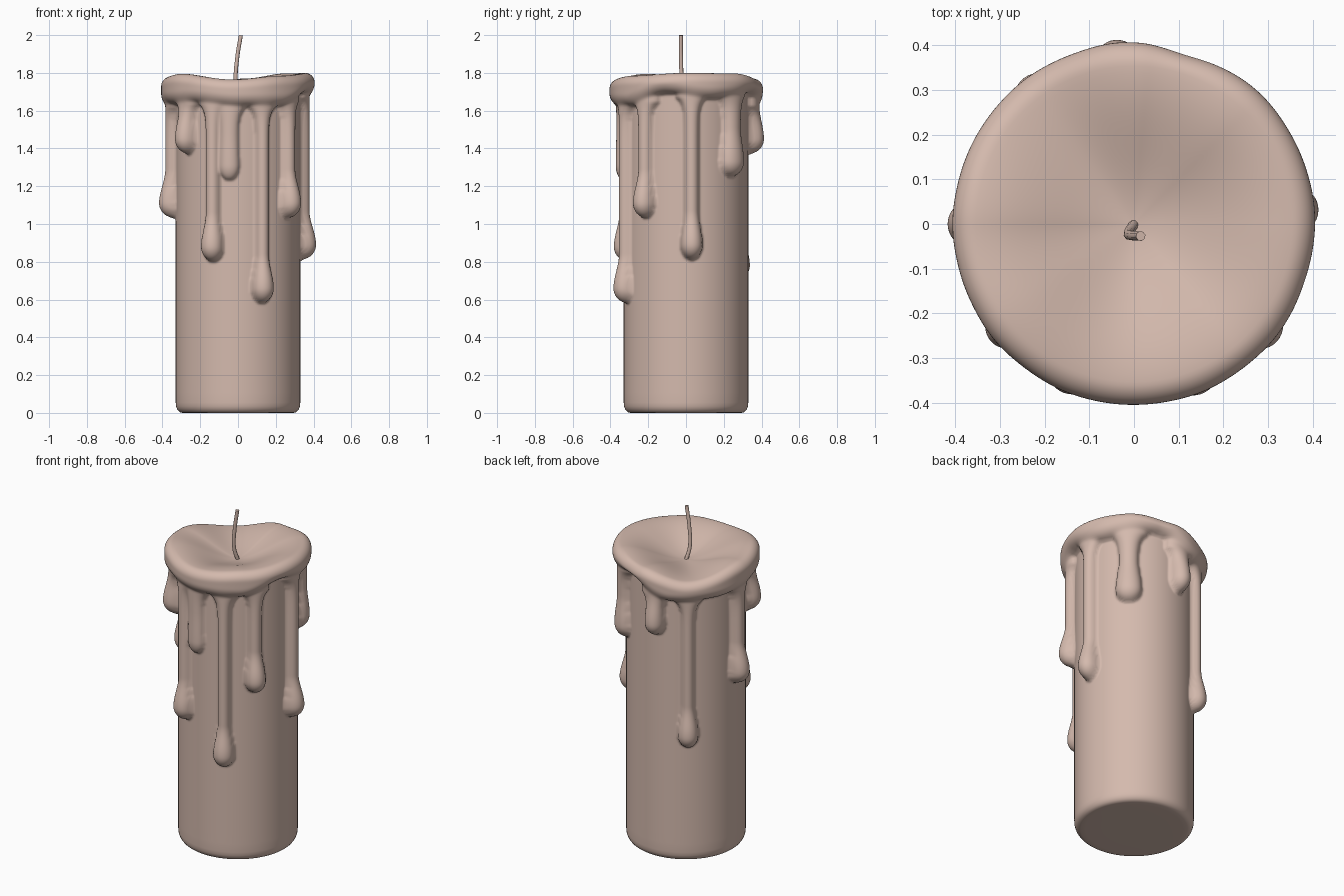
import bpy, bmesh, math

cube = bpy.data.objects.get("Cube")
if cube:
    bpy.data.objects.remove(cube)

SIDES = 256
RADIUS = 0.33
BOWL_Z = 1.69
LIP = 0.05

# Rim height and lower edge of the overflow, by angle in degrees
RIM = [(0, 1.80), (45, 1.797), (85, 1.77), (126, 1.72),
       (180, 1.78), (215, 1.795), (265, 1.765), (310, 1.785)]
EDGE = [(20, 1.66), (70, 1.69), (112, 1.59), (150, 1.60), (200, 1.63),
        (233, 1.64), (270, 1.62), (306, 1.62), (343, 1.69)]

# Drips: angle, bottom z, stem half width, bulb half width, stem depth, bulb depth
DRIPS = [(5, 0.81, .042, .062, .050, .085),
         (45, 1.25, .060, .080, .055, .070),
         (96, 1.37, .048, .060, .060, .085),
         (127, 0.70, .040, .062, .050, .080),
         (180, 1.03, .045, .062, .055, .088),
         (219, 1.37, .045, .060, .055, .085),
         (247, 0.80, .042, .065, .050, .080),
         (262, 1.23, .055, .060, .042, .045),
         (292, 0.58, .040, .064, .050, .080),
         (321, 1.03, .042, .062, .050, .085)]


def ease(t):
    t = min(max(t, 0), 1)
    return t * t * (3 - 2 * t)


def dome(t):
    """Quarter-circle rise from 0 to 1."""
    t = min(max(t, 0), 1)
    return math.sqrt(1 - (1 - t) ** 2)


def around(keys, deg):
    """Eased value between cyclic (angle, value) keys."""
    for i, (a, va) in enumerate(keys):
        b, vb = keys[(i + 1) % len(keys)]
        span = (b - a) % 360
        off = (deg - a) % 360
        if off < span:
            return va + (vb - va) * ease(off / span)
    return keys[0][1]


def drip_depth(drip, deg, z):
    angle, bottom, stem, bulb, stem_d, bulb_d = drip
    u = z - bottom
    if u <= 0:
        return 0
    s = math.radians((deg - angle + 180) % 360 - 180) * 0.36
    swell = 1 - ease((u - 0.08) / 0.18)
    tip = dome(u / 0.08)
    flare = 0.05 * math.exp(-max(0, around(EDGE, angle) - z) / 0.035)
    w = (stem + (bulb - stem) * swell) * tip + flare
    if abs(s) >= w:
        return 0
    return (stem_d + (bulb_d - stem_d) * swell) * tip * math.sqrt(1 - (s / w) ** 2)


def wall_radius(deg, z):
    """Plain column, overflow skirt and drips blended together."""
    depths = [0.075 * dome((z - around(EDGE, deg)) / 0.07)]
    depths += [drip_depth(d, deg, z) for d in DRIPS]
    return RADIUS + sum(d ** 6 for d in depths) ** (1 / 6)


def column_profile(deg):
    """(radius, z) points from the base up the wall, over the lip, into the bowl."""
    rim = around(RIM, deg)
    top = rim - LIP
    pts = [(0.15, 0), (0.28, 0)]
    for i in range(6):
        a = math.pi / 2 * i / 5
        pts.append((0.295 + 0.035 * math.sin(a), 0.05 * (1 - math.cos(a))))
    plain = 0.5
    for i in range(1, 9):
        pts.append((RADIUS, 0.05 + (plain - 0.05) * i / 8))
    for i in range(1, 141):
        z = plain + (top - plain) * i / 140
        pts.append((wall_radius(deg, z), z))
    outer, crest = pts[-1][0], 0.355
    for i in range(1, 11):
        a = math.pi / 2 * i / 10
        pts.append((crest + (outer - crest) * math.cos(a), top + LIP * math.sin(a)))
    for i in range(1, 20):
        s = 1 - i / 20
        pts.append((crest * s, BOWL_Z + (rim - BOWL_Z) * ease(s)))
    return pts


# Material
wax = bpy.data.materials.new("pale_pink_wax")
wax.use_nodes = True
wax.diffuse_color = (0.66, 0.49, 0.42, 1)
shader = wax.node_tree.nodes["Principled BSDF"]
shader.inputs["Base Color"].default_value = wax.diffuse_color
shader.inputs["Roughness"].default_value = 0.6

# Candle body: one sculpted skin with its drips
bm = bmesh.new()
columns = []
for i in range(SIDES):
    deg = 360 * i / SIDES
    c, s = math.cos(math.radians(deg)), math.sin(math.radians(deg))
    columns.append([bm.verts.new((r * c, r * s, z)) for r, z in column_profile(deg)])
base = bm.verts.new((0, 0, 0))
pool = bm.verts.new((0, 0, BOWL_Z))
for i, a in enumerate(columns):
    b = columns[(i + 1) % SIDES]
    bm.faces.new((base, b[0], a[0]))
    bm.faces.new((pool, a[-1], b[-1]))
    for j in range(len(a) - 1):
        bm.faces.new((a[j], b[j], b[j + 1], a[j + 1]))
for f in bm.faces:
    f.smooth = True
mesh = bpy.data.meshes.new("candle_body")
bm.to_mesh(mesh)
bm.free()
mesh.materials.append(wax)
body = bpy.data.objects.new("candle_body", mesh)
bpy.context.collection.objects.link(body)
soften = body.modifiers.new("soften", "SMOOTH")
soften.factor = 0.5
soften.iterations = 2

# Wick: a thin bent cord
curve = bpy.data.curves.new("wick", "CURVE")
curve.dimensions = "3D"
curve.bevel_depth = 0.011
curve.bevel_resolution = 2
curve.use_fill_caps = True
path = [(0, 0, 1.68), (-0.012, -0.02, 1.76), (-0.004, -0.026, 1.88), (0.015, -0.027, 1.999)]
spline = curve.splines.new("BEZIER")
spline.bezier_points.add(len(path) - 1)
for point, co in zip(spline.bezier_points, path):
    point.co = co
    point.handle_left_type = point.handle_right_type = "AUTO"
curve.materials.append(wax)
wick = bpy.data.objects.new("wick", curve)
bpy.context.collection.objects.link(wick)
